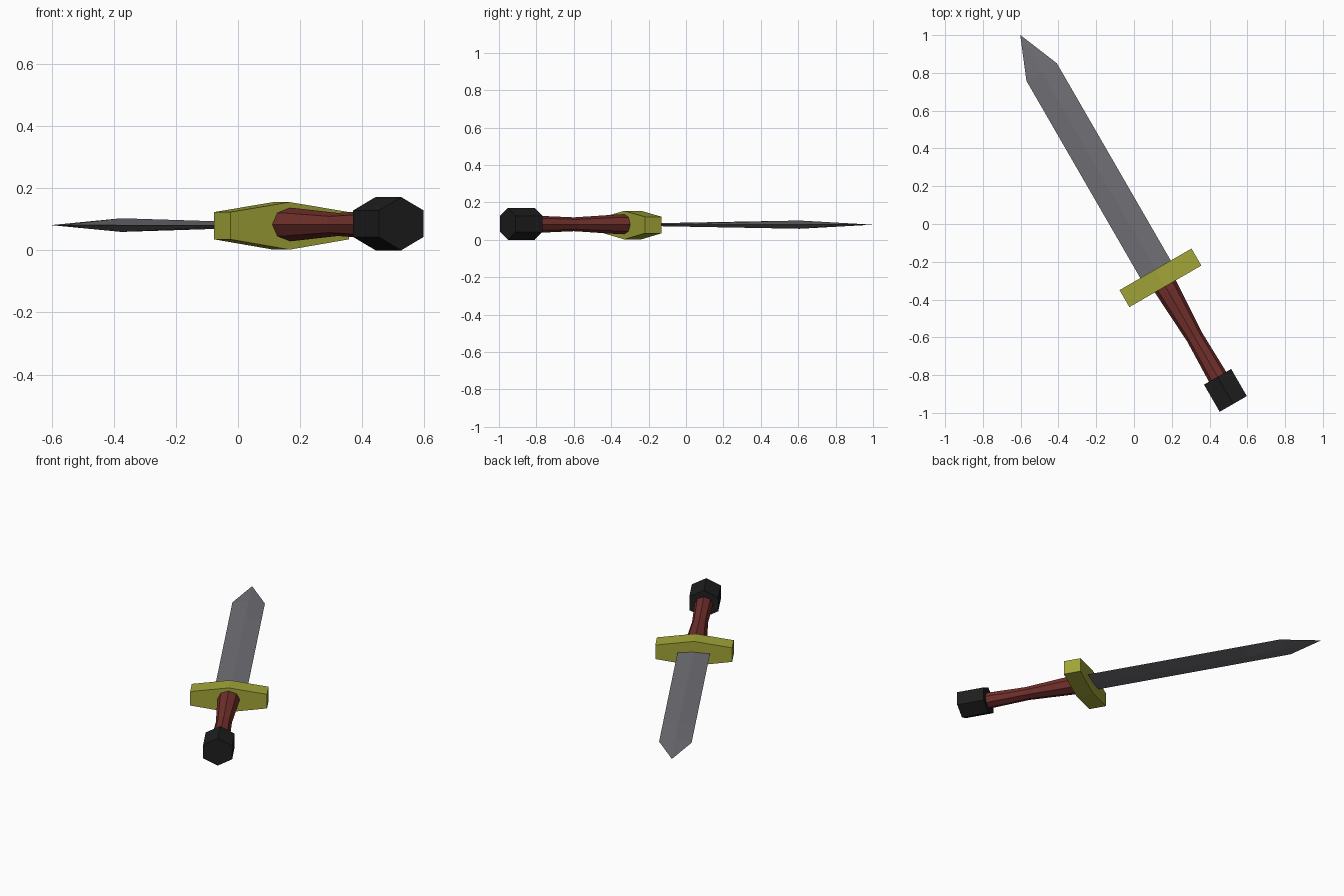
import bpy, bmesh
from math import sin, cos, pi, radians
from mathutils import Matrix

if "Cube" in bpy.data.objects:
    bpy.data.objects.remove(bpy.data.objects["Cube"])

# Sword frame: origin at the guard centre, local y runs toward the tip, turned 30 degrees about z
FRAME = Matrix.Translation((0.14, -0.285, 0)) @ Matrix.Rotation(radians(30), 4, 'Z')


def loft(name, color, z, sections, sides, phase=pi / 2):
    """Skin flat-faced rings; each section is (y, half width, half height)."""
    bm = bmesh.new()
    rings = []
    for y, w, h in sections:
        rings.append([bm.verts.new((w * cos(phase + 2 * pi * i / sides), y,
                                    z + h * sin(phase + 2 * pi * i / sides)))
                      for i in range(sides)])
    for a, b in zip(rings, rings[1:]):
        for i in range(sides):
            j = (i + 1) % sides
            bm.faces.new((a[i], a[j], b[j], b[i]))
    bm.faces.new(rings[0])
    bm.faces.new(rings[-1])
    bmesh.ops.remove_doubles(bm, verts=bm.verts, dist=0.0005)
    finish(name, color, bm)


def finish(name, color, bm):
    bmesh.ops.recalc_face_normals(bm, faces=bm.faces)
    mesh = bpy.data.meshes.new(name)
    bm.to_mesh(mesh)
    bm.free()
    mat = bpy.data.materials.new(name + "_color")
    mat.diffuse_color = (*color, 1)
    mat.use_nodes = True
    mat.node_tree.nodes["Principled BSDF"].inputs["Base Color"].default_value = mat.diffuse_color
    mesh.materials.append(mat)
    obj = bpy.data.objects.new(name, mesh)
    obj.matrix_world = FRAME
    bpy.context.collection.objects.link(obj)


# Blade: diamond section, thickest before the tip
loft("blade", (0.16, 0.16, 0.18), 0.081,
     [(0.03, 0.093, 0.006), (1.03, 0.093, 0.022), (1.258, 0.093, 0.011), (1.485, 0.0001, 0.0001)], 4)

# Handle: octagonal grip with a narrow waist
loft("handle", (0.17, 0.03, 0.025), 0.083,
     [(-0.03, 0.065, 0.053), (-0.08, 0.063, 0.053), (-0.363, 0.046, 0.037), (-0.62, 0.053, 0.047)], 8)

# Pommel: hexagonal prism with a vertex on top
r = 0.083 / cos(pi / 6)
loft("pommel", (0.013, 0.013, 0.013), 0.0855,
     [(-0.605, r, 0.0855), (-0.771, r, 0.0855)], 6)

# Crossguard: bar with ridges above and below the middle
bm = bmesh.new()
profile = [(-0.22, 0.035), (0, 0.002), (0.22, 0.035), (0.22, 0.123), (0, 0.155), (-0.22, 0.123)]
face = bm.faces.new([bm.verts.new((x, -0.052, z)) for x, z in profile])
ext = bmesh.ops.extrude_face_region(bm, geom=[face])
bmesh.ops.translate(bm, vec=(0, 0.104, 0),
                    verts=[v for v in ext["geom"] if isinstance(v, bmesh.types.BMVert)])
finish("crossguard", (0.36, 0.38, 0.04), bm)
